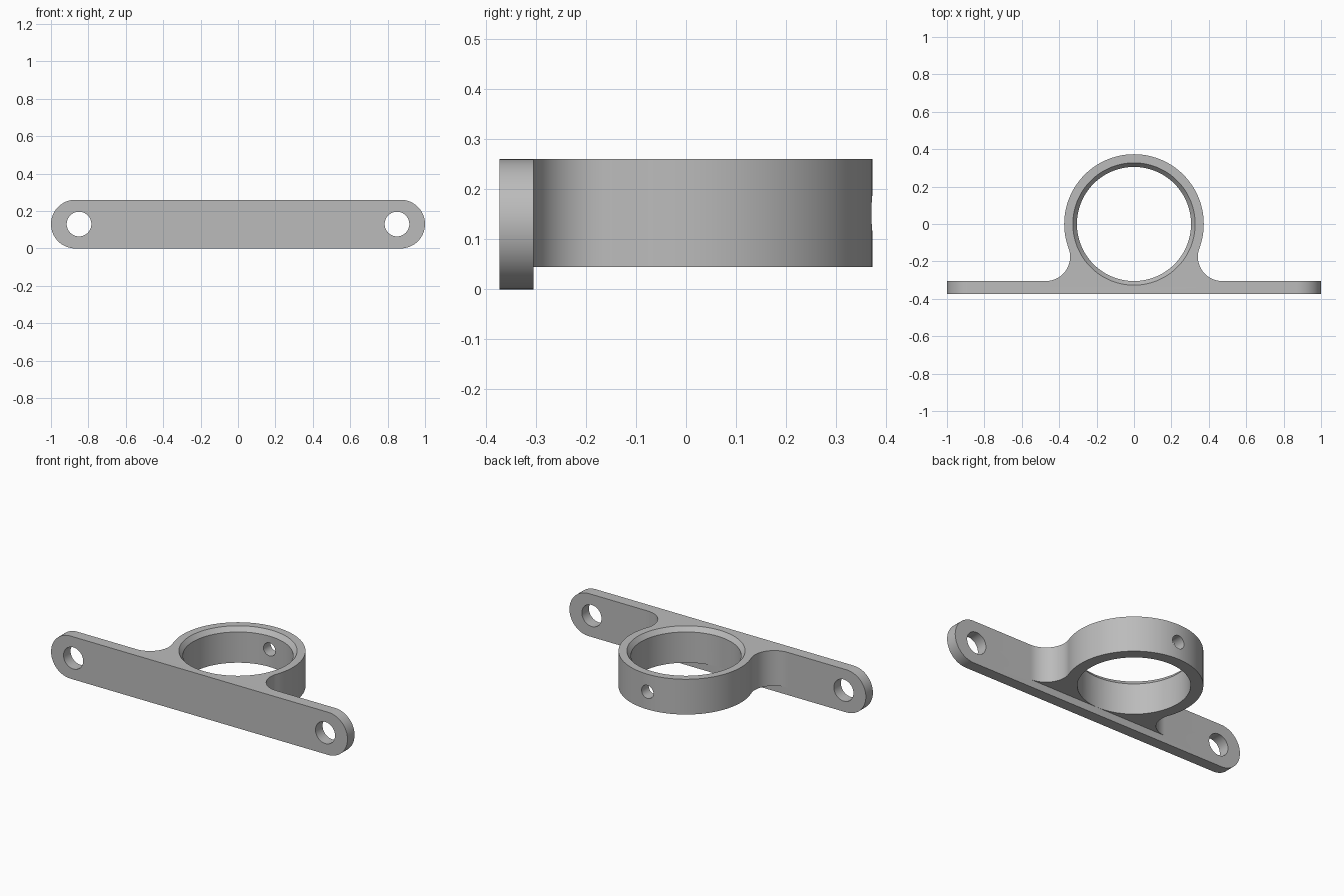
import bpy
import math
from mathutils import Matrix, Vector
import bmesh

cube = bpy.data.objects.get("Cube")
if cube:
    bpy.data.objects.remove(cube, do_unlink=True)

# Main dimensions
HEIGHT, COLLAR_BOTTOM = 0.26, 0.045
OUTER, BORE = 0.373, 0.305
FRONT, BACK = -0.373, -0.305
FILLET = 0.13

steel = bpy.data.materials.new("plain grey")
steel.use_nodes = True
grey = (0.5, 0.5, 0.5, 1)
steel.diffuse_color = grey
steel.node_tree.nodes["Principled BSDF"].inputs["Base Color"].default_value = grey


def arc(cx, cy, r, start, end, steps):
    """Points along an arc, angles in radians."""
    angles = [start + (end - start) * i / steps for i in range(steps + 1)]
    return [(cx + r * math.cos(a), cy + r * math.sin(a)) for a in angles]


def prism(name, outline, low, high, along_y=False):
    """Extrude a closed outline along z, or along y for an x-z outline."""
    bm = bmesh.new()
    place = (lambda u, v: (u, low, v)) if along_y else (lambda u, v: (u, v, low))
    face = bm.faces.new([bm.verts.new(place(u, v)) for u, v in outline])
    moved = bmesh.ops.extrude_face_region(bm, geom=[face])["geom"]
    step = Vector((0, high - low, 0)) if along_y else Vector((0, 0, high - low))
    bmesh.ops.translate(bm, vec=step, verts=[g for g in moved if isinstance(g, bmesh.types.BMVert)])
    return finish(name, bm)


def cone(name, r1, r2, low, high, sides, along_y=False, x=0, z=0):
    """Capped cylinder or cone on the z axis, or a rod along y."""
    bm = bmesh.new()
    bmesh.ops.create_cone(bm, cap_ends=True, segments=sides, radius1=r1, radius2=r2, depth=high - low)
    mid = (low + high) / 2
    if along_y:
        matrix = Matrix.Translation((x, mid, z)) @ Matrix.Rotation(math.pi / 2, 4, "X")
    else:
        matrix = Matrix.Translation((0, 0, mid))
    bmesh.ops.transform(bm, matrix=matrix, verts=bm.verts)
    return finish(name, bm)


def finish(name, bm):
    bmesh.ops.recalc_face_normals(bm, faces=bm.faces)
    mesh = bpy.data.meshes.new(name)
    bm.to_mesh(mesh)
    bm.free()
    mesh.materials.append(steel)
    obj = bpy.data.objects.new(name, mesh)
    bpy.context.collection.objects.link(obj)
    return obj


def combine(target, tool, operation):
    """Apply a boolean and discard the tool."""
    mod = target.modifiers.new(operation.lower(), "BOOLEAN")
    mod.object, mod.operation, mod.solver = tool, operation, "EXACT"
    bpy.context.view_layer.objects.active = target
    bpy.ops.object.modifier_apply(modifier=mod.name)
    bpy.data.objects.remove(tool, do_unlink=True)


# Mounting plate with round ends
r = HEIGHT / 2
half = math.pi / 2
ends = arc(1 - r, r, r, -half, half, 32) + arc(r - 1, r, r, half, 3 * half, 32)
bracket = prism("mounting_bracket", ends, FRONT, BACK, along_y=True)

# Collar outline, blended into the plate by two concave fillets
fy = BACK + FILLET
fx = math.sqrt((OUTER + FILLET) ** 2 - fy ** 2)
tangent = math.atan2(fy, fx)
right_fillet = arc(fx, fy, FILLET, 3 * half, math.pi + tangent, 24)
left_fillet = [(-x, y) for x, y in reversed(right_fillet)]
ring = arc(0, 0, OUTER, tangent, math.pi - tangent, 96)
root = BACK - 0.03
outline = [(fx, root)] + right_fillet + ring[1:-1] + left_fillet + [(-fx, root)]
combine(bracket, prism("collar", outline, COLLAR_BOTTOM, HEIGHT), "UNION")

# Bore with a chamfered top edge
combine(bracket, cone("bore", BORE, BORE, -0.1, 0.4, 128), "DIFFERENCE")
combine(bracket, cone("chamfer", BORE - 0.01, BORE + 0.03, HEIGHT - 0.04, HEIGHT + 0.01, 128), "DIFFERENCE")

# Mounting holes and the set screw hole through the back of the collar
for side in (-1, 1):
    combine(bracket, cone("mounting_hole", 0.066, 0.066, -0.5, -0.2, 48, True, side * 0.85, r), "DIFFERENCE")
combine(bracket, cone("screw_hole", 0.04, 0.04, 0.2, 0.5, 40, True, 0, 0.152), "DIFFERENCE")

bpy.ops.object.select_all(action="DESELECT")
bracket.select_set(True)
bpy.context.view_layer.objects.active = bracket
bpy.ops.object.shade_smooth_by_angle(angle=math.radians(25))
